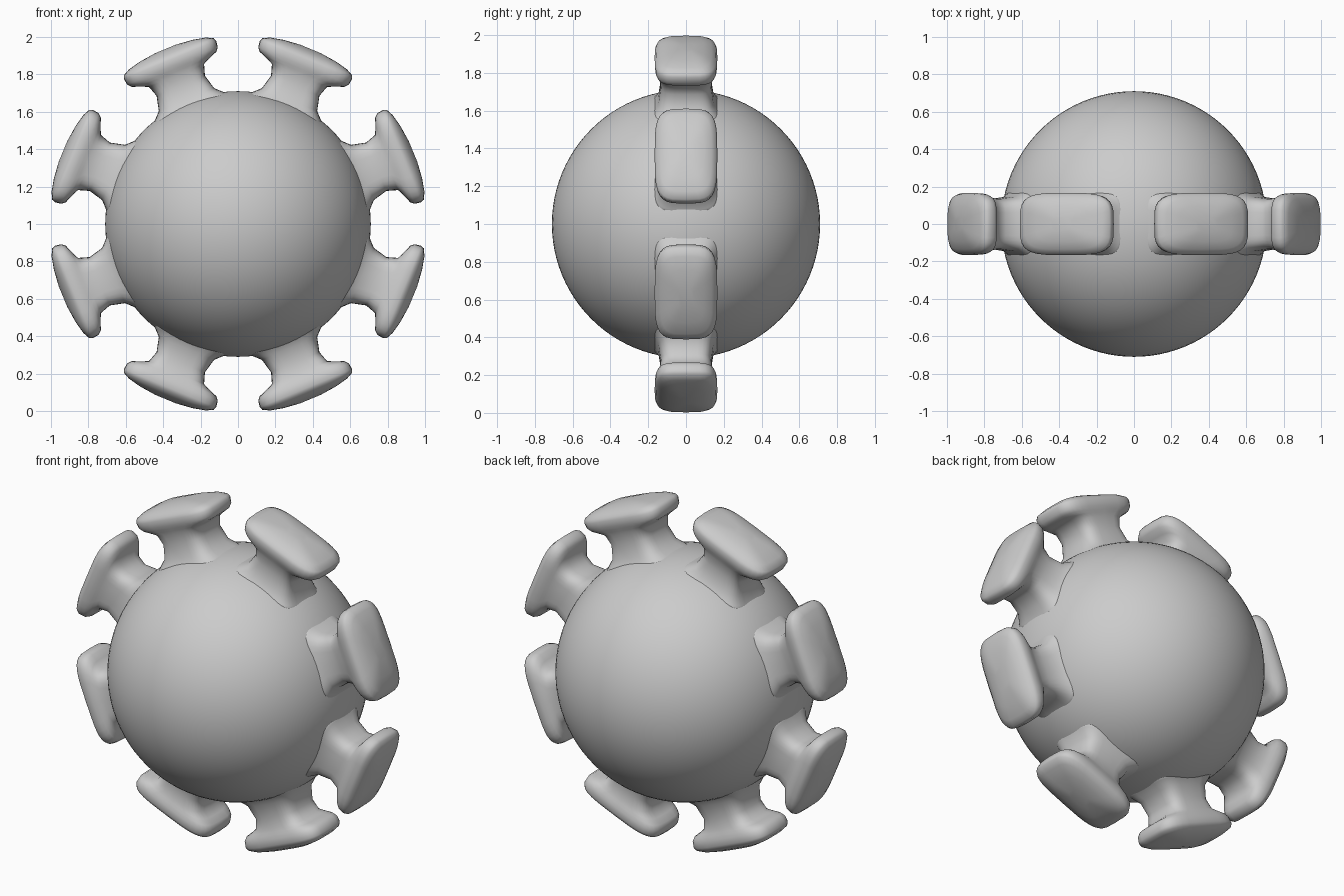
import bpy, bmesh, math
from mathutils import Vector

if "Cube" in bpy.data.objects:
    bpy.data.objects.remove(bpy.data.objects["Cube"])

CENTRE = Vector((0, 0, 1))

# Round body
bpy.ops.mesh.primitive_uv_sphere_add(segments=96, ring_count=48, radius=0.71, location=CENTRE)
body = bpy.context.object
body.name = "body"
bpy.ops.object.shade_smooth()

# Knob sections from body outwards: radius, tangential half width, depth half width
SECTIONS = [
    (0.62, 0.25, 0.215), (0.68, 0.20, 0.17), (0.72, 0.16, 0.147),
    (0.80, 0.14, 0.135), (0.86, 0.16, 0.142), (0.88, 0.205, 0.15),
    (0.895, 0.245, 0.155), (0.915, 0.262, 0.163), (0.95, 0.267, 0.166),
    (0.968, 0.26, 0.158), (0.987, 0.222, 0.135), (1.003, 0.15, 0.095),
    (1.013, 0.06, 0.04),
]
SIDES = 32


def rounded(c, power=0.5):
    return math.copysign(abs(c) ** power, c)


def make_knob(name, angle):
    out = Vector((math.cos(angle), 0, math.sin(angle)))
    side = Vector((-math.sin(angle), 0, math.cos(angle)))
    depth = Vector((0, 1, 0))
    bm = bmesh.new()
    rings = []
    for r, a, b in SECTIONS:
        ring = []
        for i in range(SIDES):
            p = 2 * math.pi * i / SIDES
            ring.append(bm.verts.new(CENTRE + out * r
                                     + side * a * rounded(math.cos(p))
                                     + depth * b * rounded(math.sin(p))))
        rings.append(ring)
    for lo, hi in zip(rings, rings[1:]):
        for i in range(SIDES):
            j = (i + 1) % SIDES
            bm.faces.new((lo[i], lo[j], hi[j], hi[i]))
    bm.faces.new(rings[0])
    bm.faces.new(rings[-1])
    bmesh.ops.recalc_face_normals(bm, faces=bm.faces)
    for f in bm.faces:
        f.smooth = True
    mesh = bpy.data.meshes.new(name)
    bm.to_mesh(mesh)
    bm.free()
    bpy.context.collection.objects.link(bpy.data.objects.new(name, mesh))


# Ring of eight flared knobs
for k in range(8):
    make_knob(f"knob_{k + 1}", math.radians(22.5 + 45 * k))
